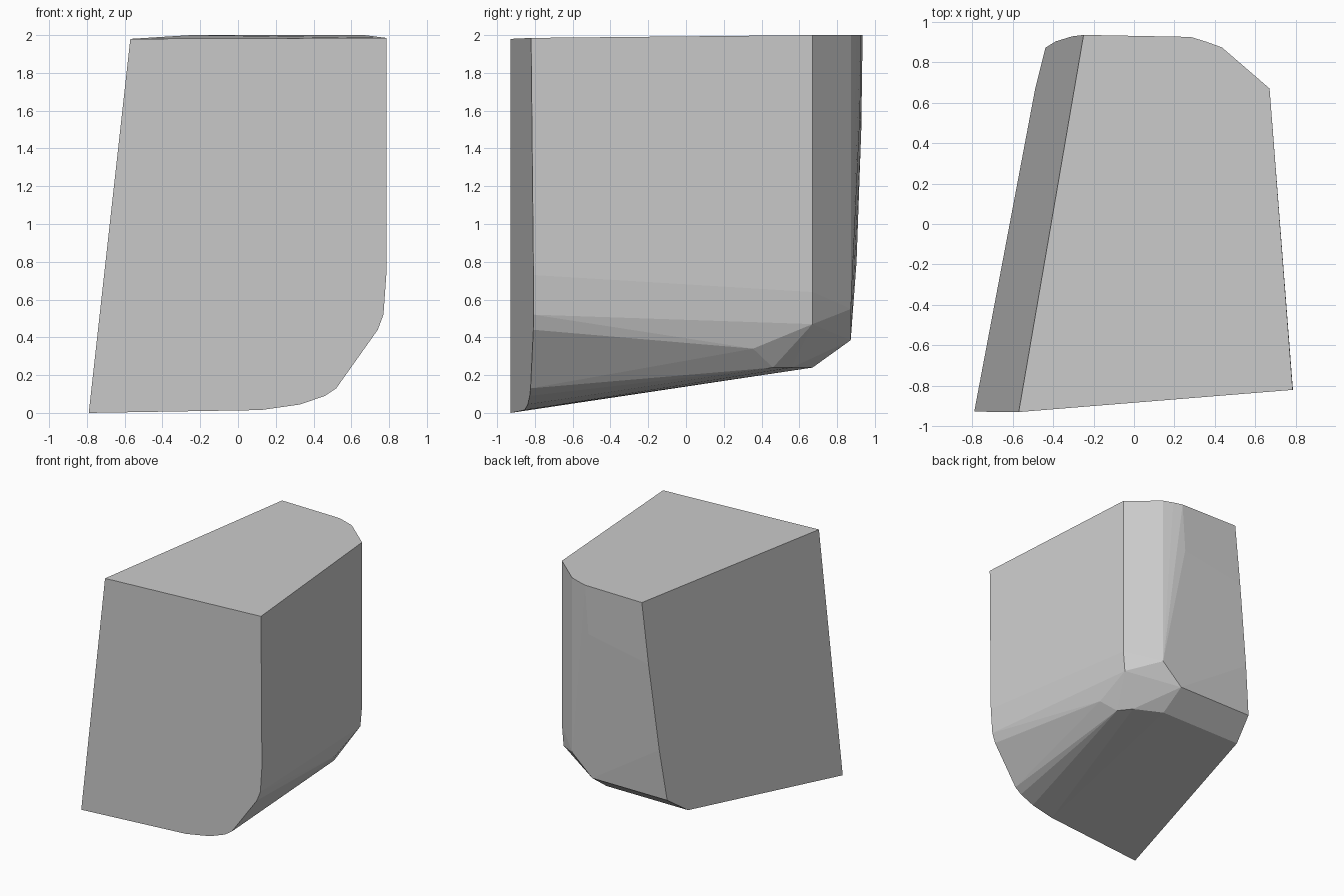
import bpy
import bmesh
import math

# Remove the default object only
default = bpy.data.objects.get("Cube")
if default:
    bpy.data.objects.remove(default, do_unlink=True)


# The main flat sides of the block, each giving the missing coordinate
def front_point(x, z):
    return (x, -0.93 + 0.081 * (x + 0.57) + 0.01 * (2 - z), z)


def left_face_point(y, z):
    return (-0.79 + 0.11 * z + 0.172 * (y + 0.93), y, z)


def side_point(y, z, inset=0.0):
    return (0.785 - 0.077 * (y + 0.82) - inset, y, z)


# Front outline with its rounded lower corner
front_outline = [
    (-0.79, 0), (-0.57, 1.98), (0.785, 1.985), (0.785, 0.73),
    (0.77, 0.52), (0.74, 0.44), (0.52, 0.13), (0.46, 0.09),
    (0.33, 0.045), (0.12, 0.015),
]
points = [front_point(x, z) for x, z in front_outline]

# Back edge of the sloping side, bowing outwards as it rises
back_edge = [(0.67, 0.24), (0.872, 0.385), (0.903, 0.8), (0.928, 1.5), (0.935, 2)]
points += [left_face_point(y, z) for y, z in back_edge]

# Upright side, its back corner and the facets under it
points += [side_point(0.67, 2), side_point(0.67, 0.64)]
points += [side_point(0.67, 0.47, 0.015), side_point(0.355, 0.34, 0.05)]
points += [(0.58, 0.37, 0.265), (0.56, 0.46, 0.24), (0.48, 0.56, 0.24)]

# Back corner facets and the bevel along the bottom
points += [(0.435, 0.873, 2), (0.435, 0.873, 0.55), (0.355, 0.902, 2)]
points += [(0.28, 0.925, 2), (0.25, 0.922, 1.6)]
points += [(0.25, 0.872, 0.385), (0.26, 0.67, 0.24)]

# Wrap the corners in one closed convex surface
bm = bmesh.new()
for point in points:
    bm.verts.new(point)
hull = bmesh.ops.convex_hull(bm, input=bm.verts[:])
loose = [v for v in bm.verts if not v.link_faces]
bmesh.ops.delete(bm, geom=loose, context="VERTS")
bmesh.ops.dissolve_limit(
    bm, angle_limit=math.radians(1.5), verts=bm.verts[:], edges=bm.edges[:]
)
bmesh.ops.recalc_face_normals(bm, faces=bm.faces[:])
for face in bm.faces:
    face.smooth = False

mesh = bpy.data.meshes.new("rounded_block")
bm.to_mesh(mesh)
bm.free()
block = bpy.data.objects.new("rounded_block", mesh)
bpy.context.collection.objects.link(block)

# Plain grey material
grey = bpy.data.materials.new("light_grey")
grey.use_nodes = True
colour = (0.6, 0.6, 0.6, 1)
grey.diffuse_color = colour
for node in grey.node_tree.nodes:
    if node.type == "BSDF_PRINCIPLED":
        node.inputs["Base Color"].default_value = colour
mesh.materials.append(grey)
